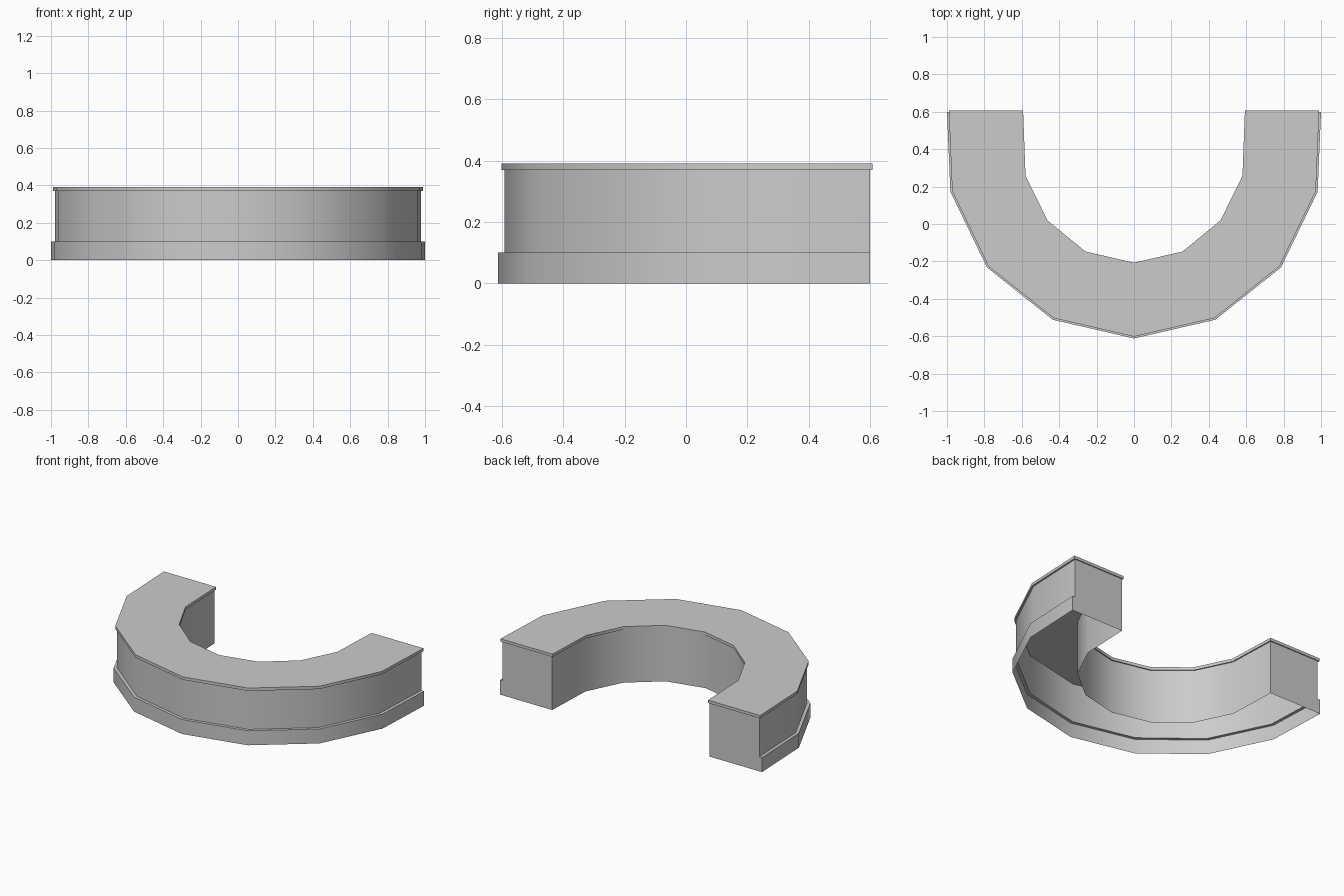
import bpy, bmesh, math
from mathutils import Vector

cube = bpy.data.objects.get("Cube")
if cube:
    bpy.data.objects.remove(cube, do_unlink=True)

grey = bpy.data.materials.new("plain grey")
grey.use_nodes = True
colour = (0.6, 0.6, 0.6, 1)
grey.diffuse_color = colour
grey.node_tree.nodes["Principled BSDF"].inputs["Base Color"].default_value = colour

# Half outlines of the curved worktop, from the front middle to the back end
OUTER = [(0, -0.602), (0.43, -0.503), (0.778, -0.226), (0.972, 0.175), (0.99, 0.605)]
INNER = [(0, -0.207), (0.26, -0.147), (0.463, 0.02), (0.58, 0.258), (0.593, 0.605)]


def outline(half, grow, end_y):
    """Mirror a half outline and push it outwards by grow, ending at end_y."""
    pts = [Vector((-x, y)) for x, y in reversed(half[1:])] + [Vector(p) for p in half]
    moved = []
    for i, p in enumerate(pts):
        a = (p - pts[max(i - 1, 0)]).normalized()
        b = (pts[min(i + 1, len(pts) - 1)] - p).normalized()
        t = (a + b).normalized()
        moved.append(p + Vector((t.y, -t.x)) * grow)
    moved[0].y = moved[-1].y = end_y
    return moved


def sweep(name, section, end_y, closed):
    """Loft a section of (half outline, outward offset, height) rows, with end caps."""
    bm = bmesh.new()
    rows = [[bm.verts.new((p.x, p.y, z)) for p in outline(half, grow, end_y)]
            for half, grow, z in section]
    pairs = list(zip(rows, rows[1:]))
    if closed:
        pairs.append((rows[-1], rows[0]))
    for low, high in pairs:
        for i in range(len(low) - 1):
            bm.faces.new((low[i], low[i + 1], high[i + 1], high[i]))
    bm.faces.new([r[0] for r in rows])
    bm.faces.new([r[-1] for r in reversed(rows)])
    bm.normal_update()
    mesh = bpy.data.meshes.new(name)
    bm.to_mesh(mesh)
    bm.free()
    mesh.materials.append(grey)
    obj = bpy.data.objects.new(name, mesh)
    bpy.context.collection.objects.link(obj)
    bpy.ops.object.select_all(action="DESELECT")
    obj.select_set(True)
    bpy.context.view_layer.objects.active = obj
    bpy.ops.object.shade_smooth_by_angle(angle=math.radians(30))
    return obj


# Hollow counter body with a stepped skirting on the outside, open underneath
sweep("counter_body", [(OUTER, 0.01, 0), (OUTER, 0.01, 0.1), (OUTER, -0.011, 0.1),
                       (OUTER, -0.011, 0.37), (INNER, 0.008, 0.37), (INNER, 0.008, 0)],
      0.6, False)

# Thin worktop slab overhanging the body
sweep("worktop", [(OUTER, 0, 0.37), (OUTER, 0, 0.39), (INNER, 0, 0.39), (INNER, 0, 0.37)],
      0.607, True)
